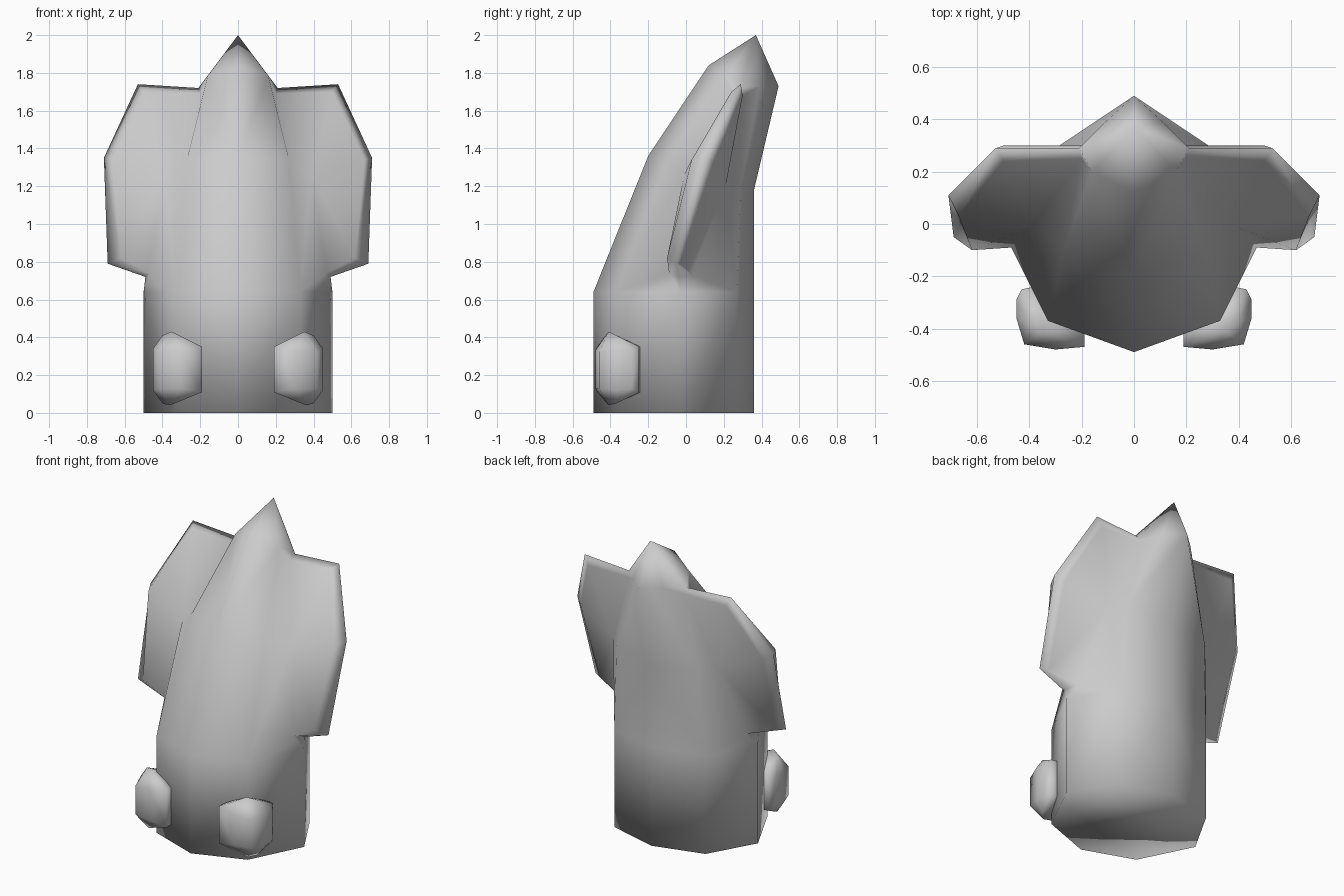
import bpy, bmesh

if "Cube" in bpy.data.objects:
    bpy.data.objects.remove(bpy.data.objects["Cube"])


def finish(bm, name):
    bmesh.ops.recalc_face_normals(bm, faces=bm.faces)
    for f in bm.faces:
        f.smooth = True
    mesh = bpy.data.meshes.new(name)
    bm.to_mesh(mesh)
    bm.free()
    obj = bpy.data.objects.new(name, mesh)
    bpy.context.collection.objects.link(obj)
    return obj


# Leaning eight-sided body, as half rings running front -> back
half_rings = [
    [(0, -.49, 0), (.33, -.37, 0), (.5, -.03, 0), (.33, .27, 0), (0, .36, 0)],
    [(0, -.49, .64), (.33, -.37, .64), (.5, -.03, .64), (.33, .27, .64), (0, .36, .64)],
    [(0, -.2, 1.36), (.27, -.1, 1.34), None, (.3, .29, 1.2), (0, .36, 1.18)],
    [(0, .12, 1.84), (.16, .20, 1.785), (.21, .29, 1.72), (.11, .39, 1.73), (0, .49, 1.73)],
]
# Side flap rim, bottom -> top -> root: front edge, outer edge, back edge
flap = [
    [(.47, -.09, .74), (.62, -.1, .82), (.67, .03, 1.34), (.50, .24, 1.70), (.20, .25, 1.69)],
    [(.49, -.04, .72), (.69, -.05, .79), (.71, .11, 1.35), (.53, .29, 1.74)],
    [(.46, .03, .73), (.64, -.02, .79), (.66, .15, 1.32), (.50, .30, 1.68), (.20, .30, 1.68)],
]
flap_roots = [(.39, -.01, 1.26), (.38, .21, 1.2)]


def build_half(bm, s):
    """One side of the body with its flap grown out of the side faces."""
    def vert(p):
        return bm.verts.new((s * p[0], p[1], p[2])) if p else None

    r = [[vert(p) for p in ring] for ring in half_rings]
    front, outer, back = [[vert(p) for p in row] for row in flap]
    roots = [vert(p) for p in flap_roots]
    tip = vert((0, .37, 2.0))
    new = bm.faces.new
    for k in range(3):
        for i in range(4):
            quad = (r[k][i], r[k][i + 1], r[k + 1][i + 1], r[k + 1][i])
            if all(quad) and not (k == 1 and i in (1, 2)):
                new(quad)
    for i in range(4):
        new((r[3][i], r[3][i + 1], tip))
    new(r[0])
    side, top = r[1][2], r[3][2]
    for col, rim, root in ((1, front, roots[0]), (3, back, roots[1])):
        low, mid, high = r[1][col], r[2][col], r[3][col]
        # web between body and flap rim
        for tri in ((low, side, rim[0]), (side, outer[0], rim[0]),
                    (low, rim[0], root), (low, root, mid),
                    (mid, root, rim[4]), (mid, rim[4], high), (high, rim[4], top)):
            new(tri)
        for a in range(4):
            new((root, rim[a], rim[a + 1]))
        # rim bevel
        edge = outer + [top]
        for a in range(4):
            new((rim[a], rim[a + 1], edge[a + 1], edge[a]))


bm = bmesh.new()
for s in (1, -1):
    build_half(bm, s)
bmesh.ops.remove_doubles(bm, verts=bm.verts, dist=1e-4)
finish(bm, "body_with_side_flaps")

# Rounded stub feet, convex, at both front corners
foot = [
    (.19, -.47, .35), (.19, -.47, .11), (.30, -.48, .33), (.30, -.48, .13),
    (.42, -.46, .32), (.42, -.46, .13), (.45, -.36, .34), (.45, -.36, .12),
    (.45, -.29, .33), (.45, -.29, .13), (.43, -.25, .35), (.43, -.25, .11),
    (.35, -.41, .43), (.36, -.41, .04), (.40, -.37, .41), (.40, -.37, .05),
    (.19, -.40, .35), (.19, -.40, .11), (.38, -.24, .35), (.38, -.24, .11),
]
for name, s in (("foot_right", 1), ("foot_left", -1)):
    bm = bmesh.new()
    for x, y, z in foot:
        bm.verts.new((s * x, y, z))
    bmesh.ops.convex_hull(bm, input=bm.verts)
    loose = [v for v in bm.verts if not v.link_faces]
    bmesh.ops.delete(bm, geom=loose, context='VERTS')
    finish(bm, name)
